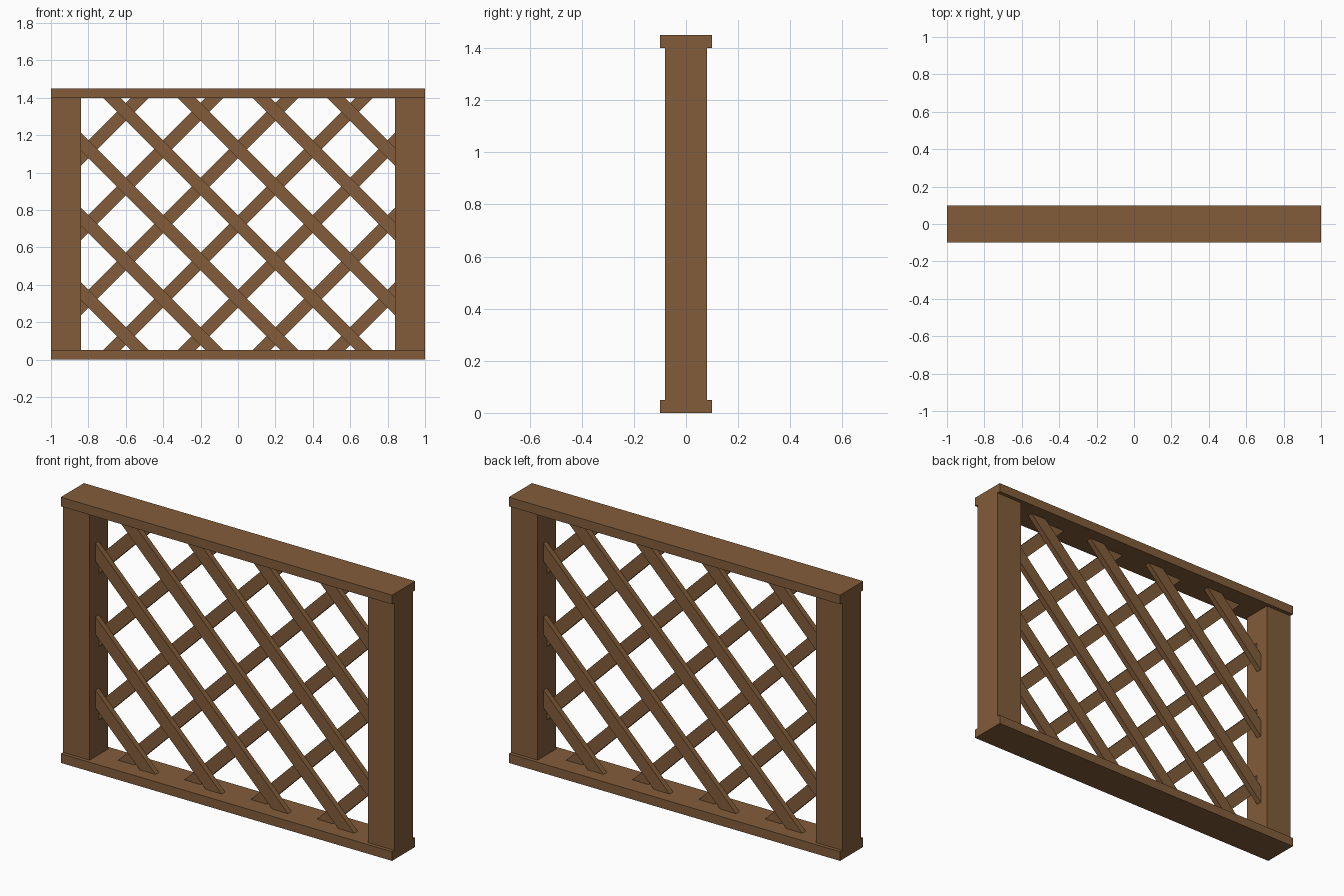
import bpy
import bmesh
from math import radians
from mathutils import Matrix, Vector

cube = bpy.data.objects.get("Cube")
if cube:
    bpy.data.objects.remove(cube, do_unlink=True)

# Overall sizes
HEIGHT, RAIL_H, RAIL_D = 1.45, 0.05, 0.2
POST_W, POST_D = 0.16, 0.16
SLAT_W, SLAT_T, SPACING = 0.068, 0.03, 0.4
MID = HEIGHT / 2
OPEN_X = 1 - POST_W
OPEN_Z = MID - RAIL_H

wood = bpy.data.materials.new("brown wood")
wood.use_nodes = True
colour = (0.223, 0.107, 0.042, 1)
wood.diffuse_color = colour
wood.node_tree.nodes["Principled BSDF"].inputs["Base Color"].default_value = colour


def box_mesh(size):
    bm = bmesh.new()
    bmesh.ops.create_cube(bm, size=1)
    bmesh.ops.scale(bm, vec=size, verts=bm.verts)
    return bm


def finish(bm, name, location):
    mesh = bpy.data.meshes.new(name)
    bm.to_mesh(mesh)
    bm.free()
    mesh.materials.append(wood)
    obj = bpy.data.objects.new(name, mesh)
    obj.location = location
    bpy.context.collection.objects.link(obj)


def trim(bm, point, normal):
    """Cut away everything beyond a plane and cap the opening."""
    geom = bm.verts[:] + bm.edges[:] + bm.faces[:]
    cut = bmesh.ops.bisect_plane(bm, geom=geom, plane_co=point,
                                 plane_no=normal, clear_outer=True)
    edges = [e for e in cut["geom_cut"] if isinstance(e, bmesh.types.BMEdge)]
    if edges:
        bmesh.ops.contextual_create(bm, geom=edges)


# Frame rails
finish(box_mesh((2, RAIL_D, RAIL_H)), "bottom_rail", (0, 0, RAIL_H / 2))
finish(box_mesh((2, RAIL_D, RAIL_H)), "top_rail", (0, 0, HEIGHT - RAIL_H / 2))

# Frame posts
for side, name in ((1, "left_post"), (-1, "right_post")):
    finish(box_mesh((POST_W, POST_D, 2 * OPEN_Z)), name,
           (side * (1 - POST_W / 2), 0, MID))

# Diagonal slats: one layer falling to +x in front, one rising behind it
for layer, lean in (("front", 1), ("back", -1)):
    for i in range(-3, 4):
        bm = box_mesh((4, SLAT_T, SLAT_W))
        bm.transform(Matrix.Translation((i * SPACING, -lean * SLAT_T / 2, 0))
                     @ Matrix.Rotation(radians(45 * lean), 4, "Y"))
        for s in (1, -1):
            trim(bm, Vector((s * OPEN_X, 0, 0)), Vector((s, 0, 0)))
            trim(bm, Vector((0, 0, s * OPEN_Z)), Vector((0, 0, s)))
        bmesh.ops.recalc_face_normals(bm, faces=bm.faces)
        finish(bm, f"{layer}_slat_{i + 4}", (0, 0, MID))
